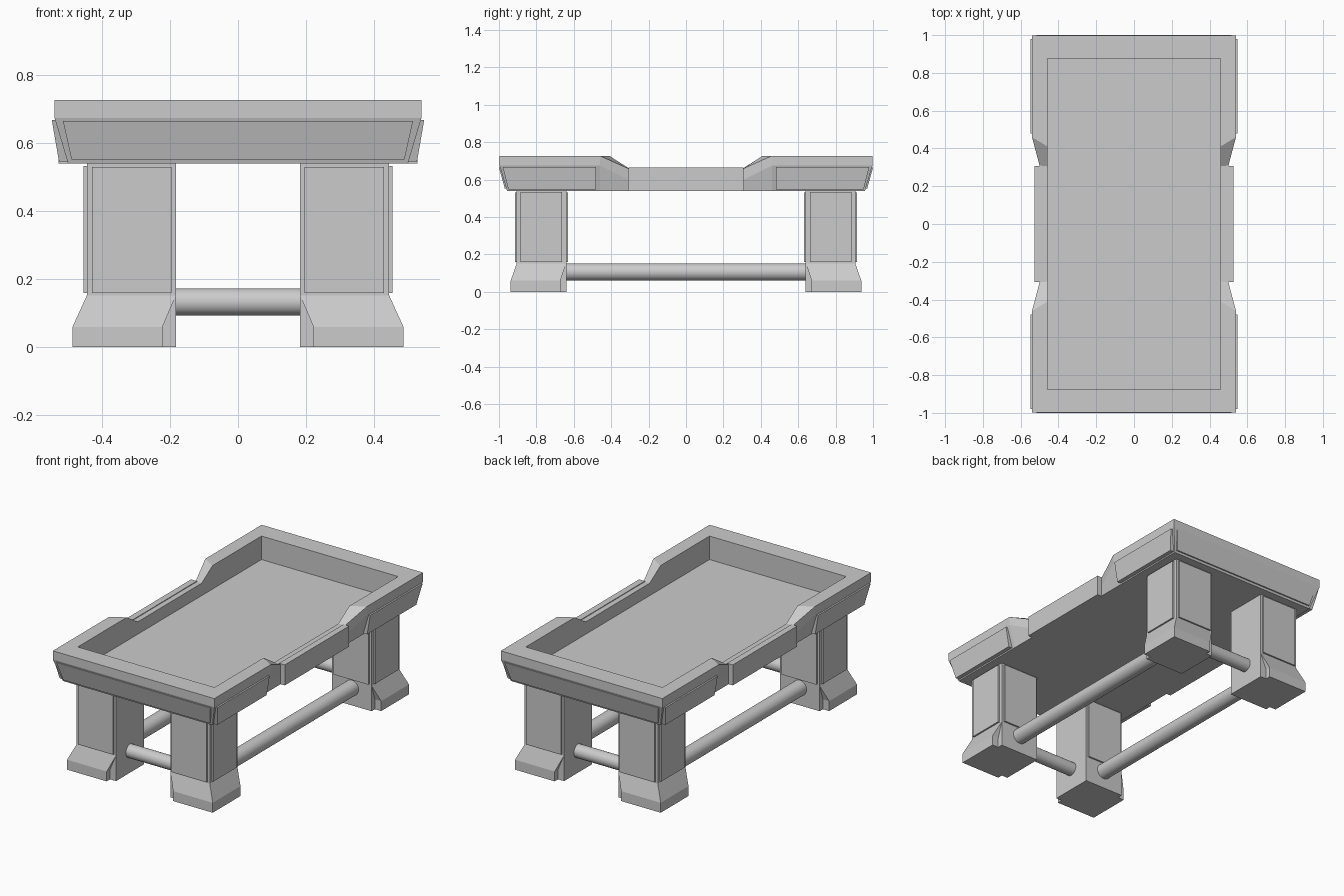
import bpy, bmesh, math
from mathutils import Matrix

if "Cube" in bpy.data.objects:
    bpy.data.objects.remove(bpy.data.objects["Cube"])

grey = bpy.data.materials.new("plain grey")
grey.diffuse_color = (0.6, 0.6, 0.6, 1)
grey.use_nodes = True
grey.node_tree.nodes["Principled BSDF"].inputs["Base Color"].default_value = grey.diffuse_color


def finish(bm, name):
    bmesh.ops.recalc_face_normals(bm, faces=bm.faces[:])
    me = bpy.data.meshes.new(name)
    bm.to_mesh(me)
    bm.free()
    me.materials.append(grey)
    ob = bpy.data.objects.new(name, me)
    bpy.context.collection.objects.link(ob)
    return ob


def block(name, low, high):
    """Six-sided solid between two matching four-point loops."""
    bm = bmesh.new()
    a = [bm.verts.new(p) for p in low]
    b = [bm.verts.new(p) for p in high]
    bm.faces.new(a)
    bm.faces.new(b)
    for i in range(4):
        j = (i + 1) % 4
        bm.faces.new((a[i], a[j], b[j], b[i]))
    return finish(bm, name)


def rect(x0, x1, y0, y1, z):
    return [(x0, y0, z), (x1, y0, z), (x1, y1, z), (x0, y1, z)]


def box(name, sx, sy, x0, x1, y0, y1, z0, z1):
    return block(name, rect(sx * x0, sx * x1, sy * y0, sy * y1, z0),
                 rect(sx * x0, sx * x1, sy * y0, sy * y1, z1))


def bar(name, centre, radius, length, axis):
    bm = bmesh.new()
    turn = Matrix.Rotation(math.pi / 2, 4, axis)
    bmesh.ops.create_cone(bm, cap_ends=True, segments=32, radius1=radius, radius2=radius,
                          depth=length, matrix=Matrix.Translation(centre) @ turn)
    for f in bm.faces:
        f.smooth = len(f.verts) == 4
    finish(bm, name)


# Tray: profile (outer bottom, flare, outer top, inner top, floor) swept round the rim
corner = [(.50, .957, .54), (.54, .997, .675), (.54, .997, .727), (.457, .877, .727), (.457, .877, .585)]
high = [(.50, .46, .54), (.54, .46, .675), (.54, .46, .727), (.457, .41, .727), (.457, .41, .585)]
low = [(.50, .31, .54), (.50, .31, .60), (.50, .31, .66), (.457, .305, .66), (.457, .305, .585)]
quarter = [low, high, corner]
bm = bmesh.new()
rings = []
for sx, sy in ((1, 1), (-1, 1), (-1, -1), (1, -1)):
    for prof in (quarter if sx * sy > 0 else quarter[::-1]):
        rings.append([bm.verts.new((sx * x, sy * y, z)) for x, y, z in prof])
for i, r in enumerate(rings):
    n = rings[(i + 1) % len(rings)]
    for k in range(4):
        bm.faces.new((r[k], n[k], n[k + 1], r[k + 1]))
bm.faces.new([r[0] for r in rings])
bm.faces.new([r[4] for r in rings])
finish(bm, "tray")

for s in (1, -1):
    # Raised plate in the middle of each long side
    box("side_middle_plate", s, 1, .49, .528, -.307, .307, .54, .664)
    # Slanted panel on each end
    block("end_panel",
          [(-.49, s * .94, .553), (.49, s * .94, .553), (.515, s * .96, .665), (-.515, s * .96, .665)],
          [(-.49, s * .969, .553), (.49, s * .969, .553), (.515, s * 1.0, .665), (-.515, s * 1.0, .665)])
    # Stretcher bars
    bar("cross_bar", (0, s * .772, .133), .04, .40, 'Y')
    bar("long_bar", (s * .312, 0, .106), .046, 1.32, 'X')

for sx in (1, -1):
    for sy in (1, -1):
        # Slanted panels near the ends of the long sides
        block("side_panel",
              [(sx * .48, sy * .48, .547), (sx * .48, sy * .95, .547),
               (sx * .51, sy * .98, .668), (sx * .51, sy * .48, .668)],
              [(sx * .527, sy * .48, .547), (sx * .527, sy * .95, .547),
               (sx * .548, sy * .98, .668), (sx * .548, sy * .48, .668)])
        # Leg column reaching the ground
        box("leg", sx, sy, .182, .445, .64, .905, 0, .545)
        # Foot leaning outwards: block level at the base, sheared above
        box("foot_base", sx, sy, .222, .487, .672, .937, 0, .06)
        block("foot_slope",
              rect(sx * .222, sx * .487, sy * .672, sy * .937, .06),
              rect(sx * .183, sx * .445, sy * .641, sy * .905, .152))
        # Thin panels on the outer side, end and inner end of the leg
        box("leg_side_panel", sx, sy, .44, .455, .662, .885, .16, .533)
        box("leg_end_panel", sx, sy, .196, .43, .63, .915, .16, .53)
